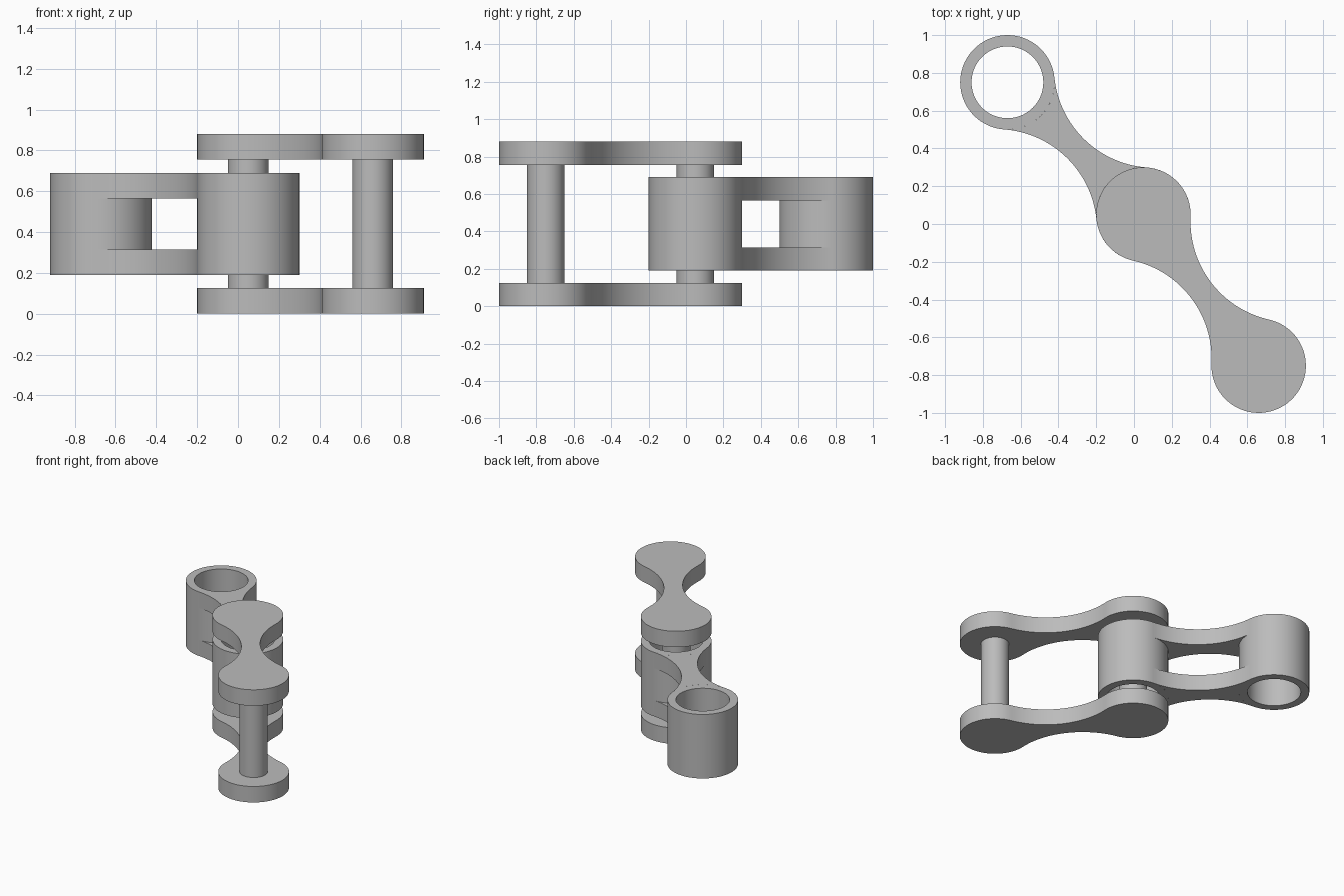
import bpy
import bmesh
from math import pi, sin, cos, tan, radians, atan2
from mathutils import Vector, Matrix

if "Cube" in bpy.data.objects:
    bpy.data.objects.remove(bpy.data.objects["Cube"])

# Shared dimensions
END_R, HOLE_R, PIN_R = 0.25, 0.19, 0.1
SEGS = 72
WAIST = radians(50)  # angle where the neck arcs meet the round ends
JOINT = Vector((0.05, 0.05))
FRONT_END = Vector((0.66, -0.75))
BACK_END = Vector((-0.67, 0.75))

steel = bpy.data.materials.new("grey_steel")
steel.use_nodes = True
GREY = (0.5, 0.5, 0.5, 1)
steel.diffuse_color = GREY
steel.node_tree.nodes["Principled BSDF"].inputs["Base Color"].default_value = GREY


def arc(cx, cy, r, a0, a1, n):
    return [Vector((cx + r * cos(a0 + (a1 - a0) * i / n),
                    cy + r * sin(a0 + (a1 - a0) * i / n))) for i in range(n + 1)]


def finish(name, bm):
    bmesh.ops.remove_doubles(bm, verts=bm.verts, dist=0.0001)
    bmesh.ops.recalc_face_normals(bm, faces=bm.faces)
    mesh = bpy.data.meshes.new(name)
    bm.to_mesh(mesh)
    bm.free()
    mesh.materials.append(steel)
    obj = bpy.data.objects.new(name, mesh)
    bpy.context.collection.objects.link(obj)
    bpy.ops.object.select_all(action="DESELECT")
    obj.select_set(True)
    bpy.context.view_layer.objects.active = obj
    bpy.ops.object.shade_smooth_by_angle(angle=radians(30))
    return obj


def link_plate(name, a, b, z0, z1, neck_only=False):
    """Dog-bone plate from a to b, or only the neck between its round ends."""
    span = (b - a).length
    half, t = span / 2, WAIST
    rise, sweep = half * tan(t), half / cos(t) - END_R
    b_start = pi + t if neck_only else t - pi
    a_end = -t if neck_only else 2 * pi - t
    pts = arc(span, 0, END_R, b_start, pi - t, 48)
    pts += arc(half, rise, sweep, 2 * pi - t, pi + t, 32)[1:]
    pts += arc(0, 0, END_R, t, a_end, 48)[1:]
    pts += arc(half, -rise, sweep, pi - t, t, 32)[1:-1]
    turn = Matrix.Rotation(atan2(b.y - a.y, b.x - a.x), 2)
    bm = bmesh.new()
    base = bm.faces.new([bm.verts.new((*(a + turn @ p), z0)) for p in pts])
    out = bmesh.ops.extrude_face_region(bm, geom=[base], use_keep_orig=True)
    moved = [g for g in out["geom"] if isinstance(g, bmesh.types.BMVert)]
    bmesh.ops.translate(bm, verts=moved, vec=(0, 0, z1 - z0))
    return finish(name, bm)


def pin(name, at, z0, z1):
    bm = bmesh.new()
    bmesh.ops.create_cone(bm, cap_ends=True, segments=SEGS, radius1=PIN_R, radius2=PIN_R,
                          depth=z1 - z0,
                          matrix=Matrix.Translation((at.x, at.y, (z0 + z1) / 2)))
    return finish(name, bm)


def bushing(name, at, z0, z1):
    """Hollow cylinder made by spinning a rectangular section."""
    bm = bmesh.new()
    section = [(HOLE_R, z0), (END_R, z0), (END_R, z1), (HOLE_R, z1)]
    vs = [bm.verts.new((at.x + r, at.y, z)) for r, z in section]
    edges = [bm.edges.new((vs[i], vs[(i + 1) % 4])) for i in range(4)]
    bmesh.ops.spin(bm, geom=vs + edges, cent=(at.x, at.y, 0), axis=(0, 0, 1),
                   angle=2 * pi, steps=SEGS)
    return finish(name, bm)


# Outer link: two plates joined by pins
link_plate("outer_plate_bottom", JOINT, FRONT_END, 0, 0.125)
link_plate("outer_plate_top", JOINT, FRONT_END, 0.755, 0.88)
pin("joint_pin", JOINT, 0.12, 0.76)
pin("front_pin", FRONT_END, 0.12, 0.76)

# Inner link: two hollow bushings joined by two necks
bushing("joint_bushing", JOINT, 0.19, 0.69)
bushing("back_bushing", BACK_END, 0.19, 0.69)
link_plate("inner_neck_bottom", JOINT, BACK_END, 0.19, 0.315, neck_only=True)
link_plate("inner_neck_top", JOINT, BACK_END, 0.565, 0.69, neck_only=True)
